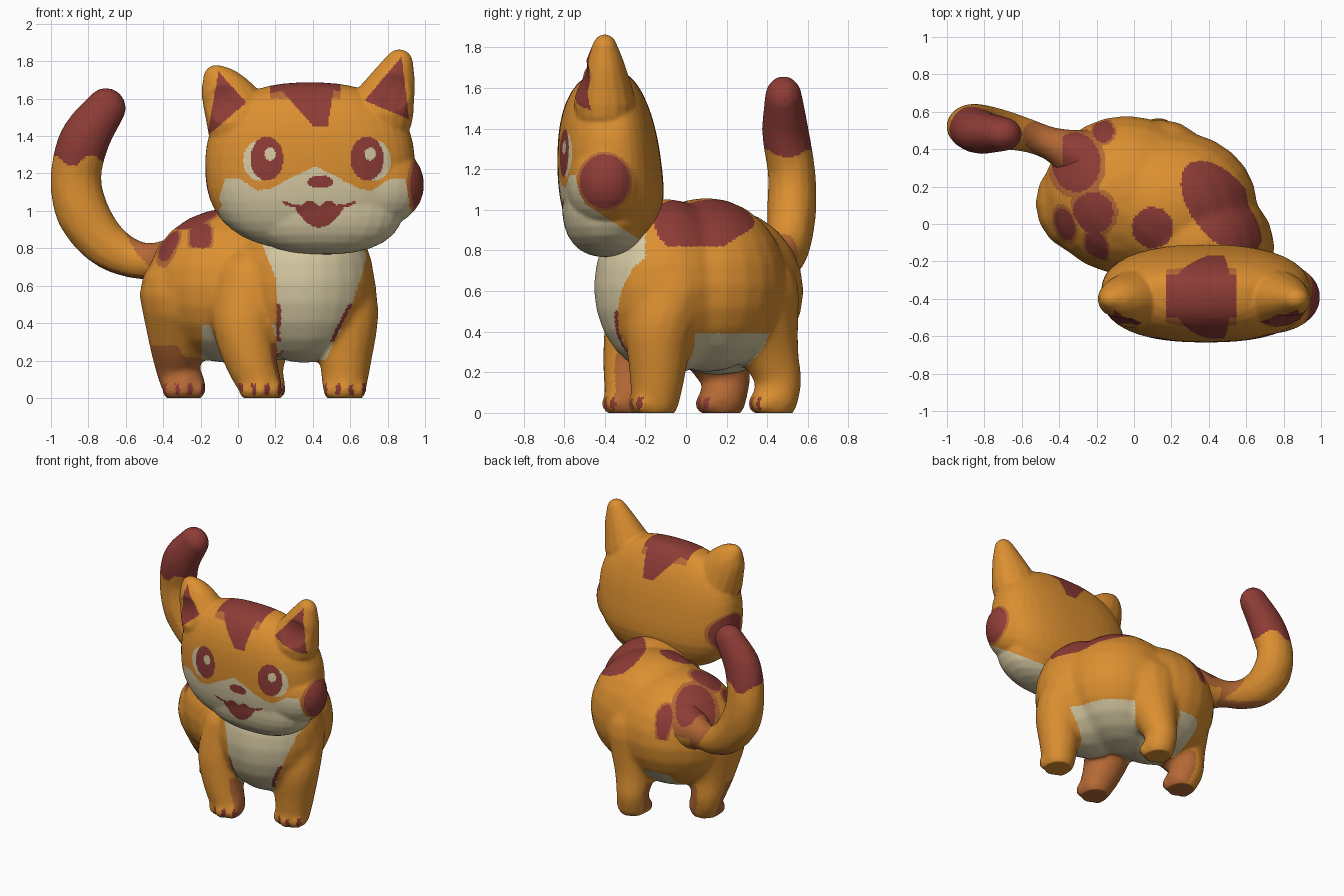
import bpy, bmesh, math
from mathutils import Vector

old = bpy.data.objects.get("Cube")
if old:
    bpy.data.objects.remove(old)


def material(name, rgb):
    m = bpy.data.materials.new(name)
    m.use_nodes = True
    m.diffuse_color = (*rgb, 1)
    m.node_tree.nodes["Principled BSDF"].inputs["Base Color"].default_value = (*rgb, 1)
    return m


MATS = [material("orange_fur", (0.71, 0.275, 0.03)), material("rust_fur", (0.46, 0.14, 0.035)),
        material("cream_fur", (0.67, 0.58, 0.36)), material("maroon_marking", (0.27, 0.045, 0.037))]
ORANGE, RUST, CREAM, MAROON = range(4)


def ellipsoid(bm, centre, radii, power=2.0, seg=24):
    """Ellipsoid; a power above 2 makes it boxier."""
    new = bmesh.ops.create_uvsphere(bm, u_segments=seg, v_segments=seg // 2, radius=1)["verts"]
    for v in new:
        v.co /= sum(abs(c) ** power for c in v.co) ** (1 / power)
        v.co = Vector(c * r + o for c, r, o in zip(v.co, radii, centre))
    return new


def limb(bm, path, squash=1.0, steps=8):
    """Rounded tapering limb along (x, y, z, radius) points."""
    pts = [Vector(p) for p in path]
    pts = [2 * pts[0] - pts[1]] + pts + [2 * pts[-1] - pts[-2]]
    for a, b, c, d in zip(pts, pts[1:], pts[2:], pts[3:]):
        for i in range(steps + 1):
            t = i / steps
            p = 0.5 * (2 * b + (c - a) * t + (2 * a - 5 * b + 4 * c - d) * t ** 2
                       + (3 * b - a - 3 * c + d) * t ** 3)
            ellipsoid(bm, p[:3], (p[3], p[3] * squash, p[3]), seg=16)


def sculpt(name, bm, voxel, smooth, paint):
    """Fuse the pieces into one skin, soften it and colour its faces by rule."""
    me = bpy.data.meshes.new(name)
    bm.to_mesh(me)
    bm.free()
    ob = bpy.data.objects.new(name, me)
    bpy.context.collection.objects.link(ob)
    rm = ob.modifiers.new("fuse", 'REMESH')
    rm.mode = 'VOXEL'
    rm.voxel_size = voxel
    sm = ob.modifiers.new("soften", 'SMOOTH')
    sm.factor = 0.5
    sm.iterations = smooth
    skin = bpy.data.meshes.new_from_object(ob.evaluated_get(bpy.context.evaluated_depsgraph_get()))
    ob.modifiers.clear()
    ob.data = skin
    skin.name = name
    skin.materials.clear()
    for m in MATS:
        skin.materials.append(m)
    for v in skin.vertices:
        v.co.z = max(0, v.co.z)
    for f in skin.polygons:
        f.use_smooth = True
        f.material_index = paint(f.center, f.normal)
    return ob


def ramp(t, pts):
    """Piecewise linear curve through (t, value) points."""
    for (a, va), (b, vb) in zip(pts, pts[1:]):
        if t <= b:
            return va + (vb - va) * (t - a) / (b - a)
    return pts[-1][1]


def oval(x, y, cx, cy, rx, ry, turn=0):
    c, s = math.cos(turn), math.sin(turn)
    dx, dy = x - cx, y - cy
    return math.hypot((dx * c + dy * s) / rx, (dy * c - dx * s) / ry)


# Body: chest, middle and rump, with four legs from hip to foot; side is +1 for its left
LEGS = [
    (-1, [(0.07, -0.16, 0.6, 0.21), (0.035, -0.23, 0.4, 0.176), (0.07, -0.27, 0.2, 0.14),
          (0.12, -0.28, 0.07, 0.118)]),
    (1, [(0.53, -0.07, 0.6, 0.21), (0.58, -0.13, 0.42, 0.172), (0.575, -0.14, 0.2, 0.141),
         (0.57, -0.15, 0.07, 0.121)]),
    (-1, [(-0.25, 0.11, 0.55, 0.28), (-0.31, 0.15, 0.32, 0.172), (-0.325, 0.2, 0.16, 0.117),
          (-0.29, 0.18, 0.07, 0.118)]),
    (1, [(0.15, 0.3, 0.58, 0.26), (0.14, 0.4, 0.33, 0.155), (0.13, 0.455, 0.16, 0.115),
         (0.14, 0.44, 0.07, 0.115)]),
]
# Back spots: oval centre, radii, turn; then the lowest height they reach
SPOTS = [((0.47, 0.09, 0.29, 0.16, -0.9), 0.82), ((0.1, -0.02, 0.11, 0.11), 0.8),
         ((-0.22, 0.06, 0.11, 0.11, -0.5), 0.9), ((-0.37, 0.0, 0.05, 0.09, 0.3), 0.7),
         ((-0.2, -0.12, 0.055, 0.09, 0.3), 0.8), ((-0.31, 0.33, 0.13, 0.16, 0.1), 0.69),
         ((-0.165, 0.495, 0.055, 0.06), 0.67)]
BIB_CENTRE = [(0.2, 0.34), (0.35, 0.37), (0.5, 0.41), (0.65, 0.43), (0.82, 0.415)]
BIB_HALF = [(0.2, 0.13), (0.35, 0.165), (0.5, 0.2), (0.65, 0.23), (0.82, 0.285)]
ACROSS = Vector((0.92, 0.4, 0)).normalized()


def leg_gap(p, path):
    """Distance from a point to a leg's skin at the same height."""
    x, y, r = (ramp(p.z, [(q[2], q[k]) for q in reversed(path)]) for k in (0, 1, 3))
    return math.hypot(p.x - x, p.y - y) - r


def paint_body(p, n):
    x, y, z = p
    gaps = [leg_gap(p, path) for _, path in LEGS]
    for i, (side, path) in enumerate(LEGS):
        if z < 0.32 and gaps[i] < 0.03:
            if 0.015 < z < 0.075 and n.y < -0.3 and math.cos(90 * (x - path[-1][0])) < -0.5:
                return MAROON
            inward = n.dot(ACROSS) * side
            if i == 0 and (inward < -0.5 or n.y > 0.5 or n.z < -0.8):
                return RUST
            if i == 2 and z < 0.28 and (n.y < 0.2 or inward < -0.5):
                return RUST
            if i == 3 and inward < -0.8:
                return RUST
    # bib
    edge = ramp(z, BIB_HALF) - abs(x - ramp(z, BIB_CENTRE))
    if y < -0.2 and z > 0.2 and n.y < -0.1 and edge > 0:
        return MAROON if 0.3 < z < 0.5 and edge < 0.02 else CREAM
    # belly
    if 0.15 < z < 0.39 and min(gaps) > 0.015:
        if oval(x, y, 0.18, 0.08, 0.6, 0.5) < 1 and n.z < 0.1 and x > -0.19:
            return CREAM
    # back spots
    if n.z > -0.1:
        reach = [oval(x, y, *spot) for spot, low in SPOTS if z > low]
        near = min(reach, default=9)
        if near < 1:
            return MAROON
        if near < 1.22 and x < -0.05:
            return RUST
    return ORANGE


bm = bmesh.new()
ellipsoid(bm, (0.35, -0.1, 0.62), (0.38, 0.355, 0.435))
ellipsoid(bm, (0.2, 0.1, 0.63), (0.46, 0.4, 0.43))
ellipsoid(bm, (-0.04, 0.155, 0.6), (0.45, 0.425, 0.415))
for side, path in LEGS:
    limb(bm, path)
    fx, fy = path[-1][:2]
    for dx in (-0.07, 0, 0.07):
        ellipsoid(bm, (fx + dx, fy - 0.085 + abs(dx) * 0.4, 0.045), (0.05, 0.055, 0.055), seg=16)
sculpt("body_and_legs", bm, 0.0125, 28, paint_body)


# Tail with a dark tip
def paint_tail(p, n):
    if p.x > -0.38 and p.z < 1:
        return paint_body(p, n)
    if p.z > 1.27 + 0.03 * math.sin(p.x * 30):
        return MAROON
    return RUST if p.x > -0.5 - 0.12 * n.z or (n.z < -0.75 and p.z < 0.8) else ORANGE


bm = bmesh.new()
limb(bm, [(-0.22, 0.34, 0.71, 0.19), (-0.36, 0.4, 0.725, 0.125), (-0.47, 0.44, 0.73, 0.1),
          (-0.58, 0.475, 0.75, 0.105), (-0.715, 0.505, 0.83, 0.125), (-0.83, 0.52, 0.99, 0.142),
          (-0.866, 0.52, 1.18, 0.138), (-0.82, 0.49, 1.38, 0.135), (-0.706, 0.48, 1.55, 0.108)], 0.86)
sculpt("tail", bm, 0.0125, 6, paint_tail)

# Head with muzzle, cheeks and ears
EARS = [(-1, [(0.02, 1.47, 0.19), (-0.06, 1.62, 0.135), (-0.115, 1.71, 0.072)]),
        (1, [(0.76, 1.52, 0.18), (0.825, 1.68, 0.122), (0.862, 1.79, 0.075)])]
INNER_EARS = [[(-0.165, 1.4), (0.045, 1.58), (-0.105, 1.745)], [(0.675, 1.59), (0.915, 1.49), (0.875, 1.825)]]
MUZZLE = [(0, 1.24), (0.12, 1.18), (0.24, 1.115), (0.31, 1.11), (0.4, 1.17), (0.48, 1.17), (0.52, 1.03)]


def in_triangle(x, z, tri):
    return all((bx - ax) * (z - az) - (bz - az) * (x - ax) > 0
               for (ax, az), (bx, bz) in zip(tri, tri[1:] + tri[:1]))


def paint_head(p, n):
    x, y, z = p
    if y < -0.39 and n.y < 0.1:
        if any(in_triangle(x, z, t) for t in INNER_EARS):
            return MAROON
    if y < -0.45:
        # eyes
        for side, ex in ((-1, 0.155), (1, 0.69)):
            if oval(x, z, ex + 0.017, 1.305, 0.03, 0.034) < 1:
                return CREAM
            if oval(x, z, ex, 1.28, 0.088, 0.118) < 1:
                return MAROON
            if oval(x, z, ex + side * 0.035, 1.27, 0.092, 0.11) < 1:
                return CREAM
        # nose, mouth and smile line
        u = abs(x - 0.435)
        if oval(x, z, 0.44, 1.155, 0.068, 0.034) < 1:
            return MAROON
        if u < 0.13 and 0.912 + 6 * u * u < z < 1.04 + 0.016 * math.cos(u * 50 - 2.5):
            return MAROON
        if 0.1 < u < 0.195 and abs(z - 1.027 - 4 * (u - 0.12) ** 2) < 0.009:
            return MAROON
    # cheek spots
    for side, cy, cz in ((1, -0.4, 1.14), (-1, -0.31, 1.16)):
        d = oval(y, z, cy, cz, 0.123, 0.133)
        if n.x * side > 0.35 and d < 1.1 and (side > 0 or n.y > -0.2):
            return MAROON if d < 1 else RUST
    # crown patch with a blunt wedge at front and back
    if z > 1.455:
        drop = min(z, 1.64) - 1.455
        if abs(x - 0.44 + 0.36 * drop) < 0.04 + 0.52 * drop:
            return MAROON
        if z > 1.6 and abs(x - 0.36) < 0.19:
            return MAROON if -0.5 < y < -0.27 else RUST
    # cream muzzle
    line = ramp(abs(x - 0.41), MUZZLE)
    if y > -0.5:
        line = min(line, 1.03 - 0.65 * (y + 0.5))
    return CREAM if z < line else ORANGE


bm = bmesh.new()
skull = ellipsoid(bm, (0.385, -0.365, 1.24), (0.56, 0.268, 0.447), 2.45, 48)
for v in skull:
    # slope the back of the skull forward
    if v.co.y > -0.365 and v.co.z > 1.05:
        v.co.y -= (v.co.y + 0.365) * (v.co.z - 1.05) * 0.5
ellipsoid(bm, (0.455, -0.39, 1.025), (0.43, 0.22, 0.258), 2.4, 32)
ellipsoid(bm, (0.69, -0.39, 1.14), (0.305, 0.2, 0.24), 2.1, 32)
for side, path in EARS:
    limb(bm, [(x, -0.4, z, r) for x, z, r in path], 0.85)
head = sculpt("head", bm, 0.008, 14, paint_head)

# Hollow the inner ears
for v in head.data.vertices:
    for (ax, az), (bx, bz), (cx, cz) in INNER_EARS:
        d = math.hypot(v.co.x - (ax + bx + cx) / 3, v.co.z - (az + bz + cz) / 3)
        if v.co.y < -0.4 and d < 0.1:
            v.co.y += 0.03 * (1 - (d / 0.1) ** 2)
